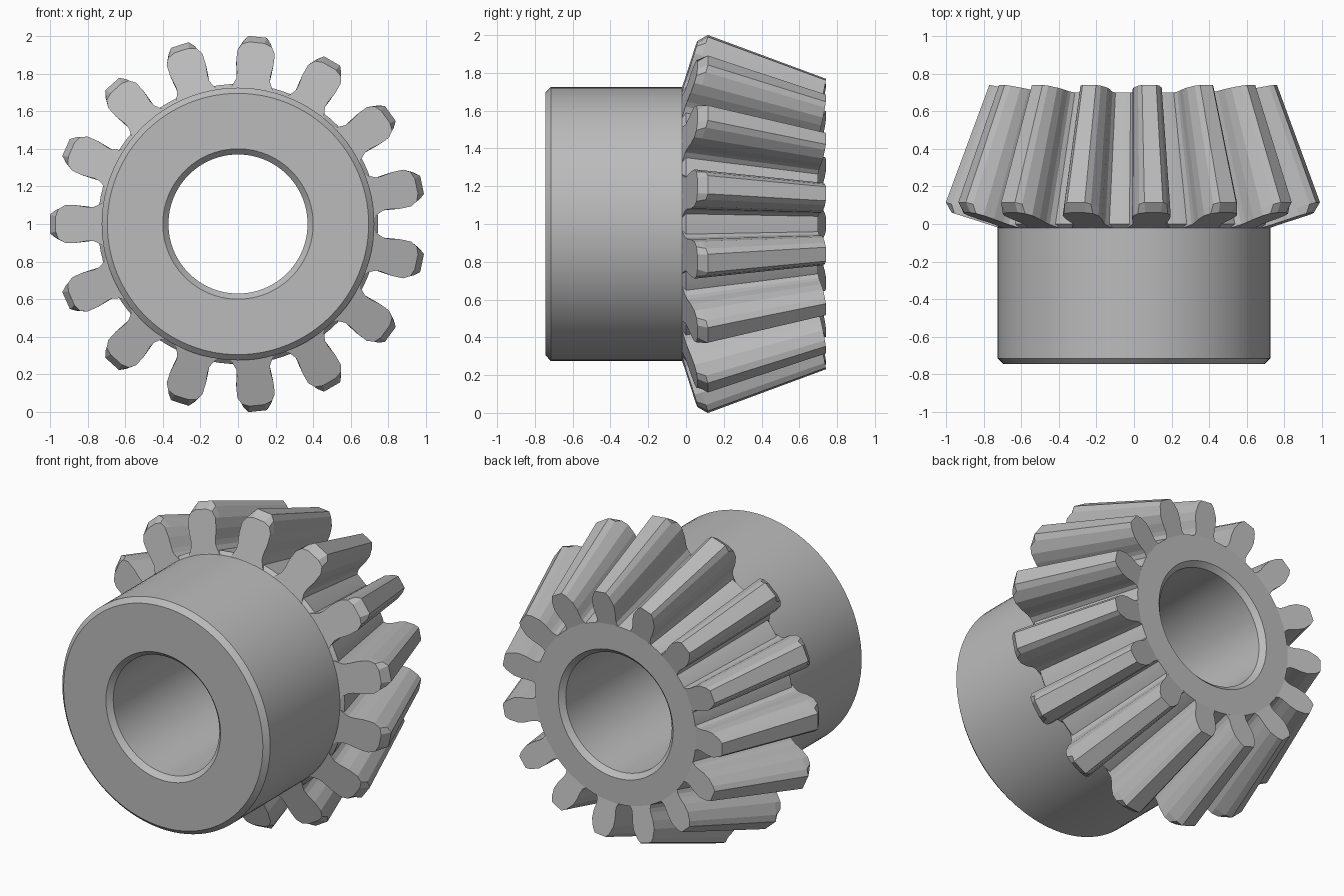
import bpy, bmesh, math
from mathutils import Vector

if "Cube" in bpy.data.objects:
    bpy.data.objects.remove(bpy.data.objects["Cube"])

AXIS_Z = 1.0        # height of the shaft axis
APEX = 2.815        # y where all tooth lines meet
TEETH = 15
SEGMENTS = 96

steel = bpy.data.materials.new("grey steel")
steel.use_nodes = True
steel.diffuse_color = (0.5, 0.5, 0.5, 1)
steel.node_tree.nodes["Principled BSDF"].inputs["Base Color"].default_value = (0.5, 0.5, 0.5, 1)


def finish(bm, name):
    bmesh.ops.recalc_face_normals(bm, faces=bm.faces)
    mesh = bpy.data.meshes.new(name)
    bm.to_mesh(mesh)
    bm.free()
    mesh.materials.append(steel)
    obj = bpy.data.objects.new(name, mesh)
    bpy.context.collection.objects.link(obj)
    return obj


def place(r, w, y, angle):
    """Radius, sideways offset and depth, turned about the shaft axis."""
    c, s = math.cos(angle), math.sin(angle)
    return Vector((r * c - w * s, y, AXIS_Z + r * s + w * c))


def loft(bm, rings, closed):
    """Bridge matching rings; close the loop or cap the two ends."""
    rings = [[bm.verts.new(p) for p in ring] for ring in rings]
    pairs = list(zip(rings, rings[1:]))
    if closed:
        pairs.append((rings[-1], rings[0]))
    for a, b in pairs:
        for i in range(len(a)):
            j = (i + 1) % len(a)
            bm.faces.new((a[i], a[j], b[j], b[i]))
    if not closed:
        bm.faces.new(rings[0])
        bm.faces.new(rings[-1])


# Hub and root cone: one turned profile (radius, depth) with a chamfered bore
profile = [(0.40, -0.745), (0.695, -0.745), (0.725, -0.715), (0.725, -0.02),
           (0.745, 0.0), (0.56, 0.70), (0.40, 0.70), (0.37, 0.67), (0.37, -0.715)]
bm = bmesh.new()
loft(bm, [[place(r, 0, y, math.tau * i / SEGMENTS) for i in range(SEGMENTS)]
          for r, y in profile], True)
hub = finish(bm, "hub")
bpy.context.view_layer.objects.active = hub
hub.select_set(True)
bpy.ops.object.shade_smooth_by_angle(angle=math.radians(14))
hub.select_set(False)

# Tooth half outline at the wide end: radius, half width
flank = [(0.70, 0.125), (0.735, 0.105), (0.77, 0.09), (0.80, 0.09),
         (0.86, 0.10), (0.92, 0.10), (0.985, 0.075), (1.016, 0.05)]
worn_tip = flank[:-2] + [(0.955, 0.08), (0.97, 0.04)]


def section(half, start, slope, angle):
    """Outline slid toward the apex onto the cone y = start + slope * r."""
    outline = half + [(r, -w) for r, w in reversed(half)]
    ring = []
    for r, w in outline:
        y = -0.25 + 0.32 * r
        s = (APEX - start) / (APEX - y + slope * r)
        ring.append(place(r * s, w * s, APEX - s * (APEX - y), angle))
    return ring


# Tapered teeth with a chamfered wide end
bm = bmesh.new()
for k in range(TEETH):
    angle = math.pi + math.tau * k / TEETH
    loft(bm, [section(worn_tip, -0.25, 0.32, angle),
              section(flank, -0.205, 0.32, angle),
              section(flank, 0.594, 0.19, angle)], False)
finish(bm, "teeth")
